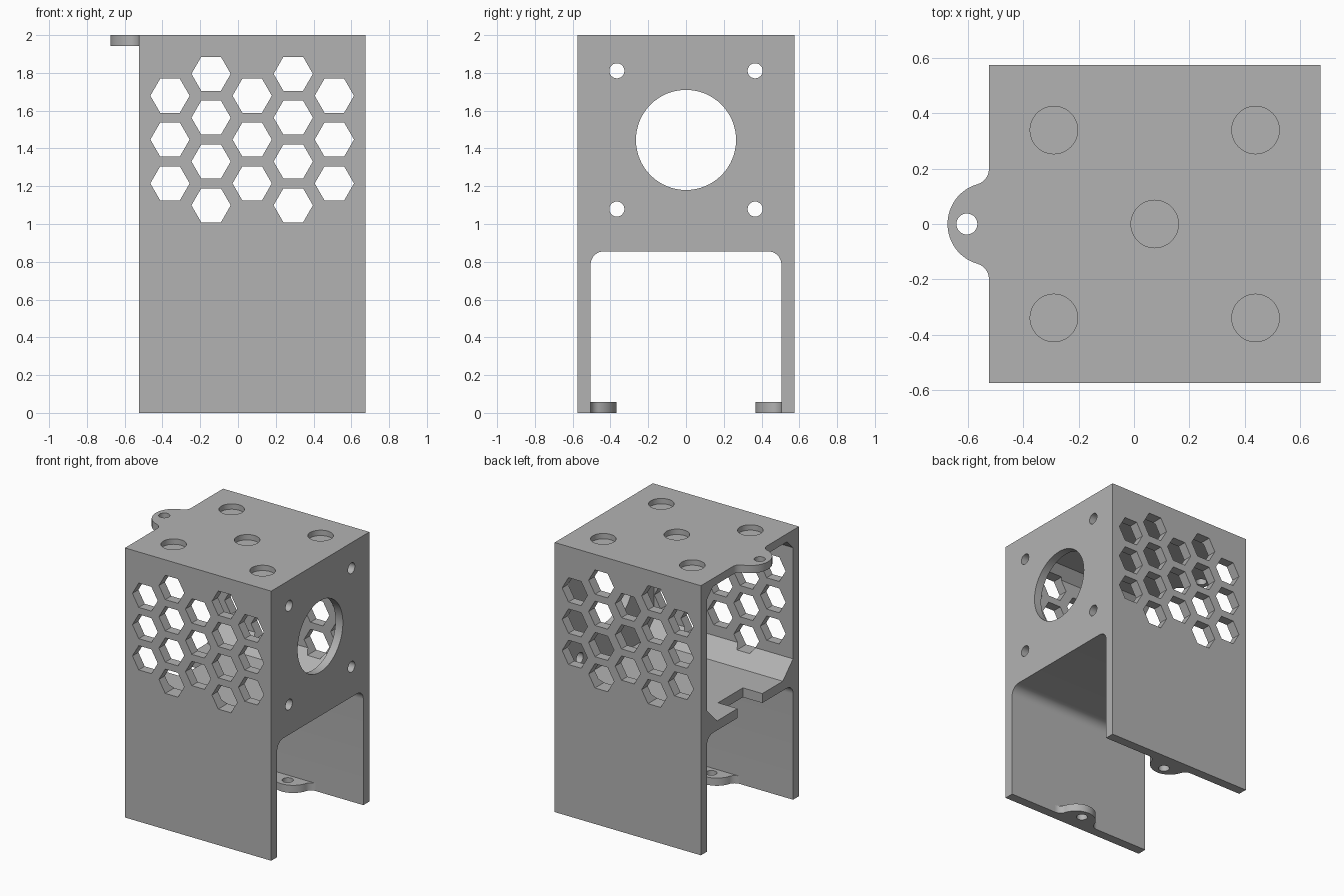
import bpy, bmesh
from math import sin, cos, pi, atan2, sqrt
from mathutils import Matrix, Vector

if "Cube" in bpy.data.objects:
    bpy.data.objects.remove(bpy.data.objects["Cube"])

grey = bpy.data.materials.new("plain grey")
grey.use_nodes = True
colour = (0.45, 0.45, 0.45, 1)
grey.diffuse_color = colour
grey.node_tree.nodes["Principled BSDF"].inputs["Base Color"].default_value = colour

# Main sizes
X0, X1, Y, H = -0.525, 0.675, 0.575, 2.0
MID = (X0 + X1) / 2
IN = 0.505                      # inner face of the side walls
SHELF_LOW, SHELF_TOP, CEILING = 0.855, 0.925, 1.94


def arc(cx, cy, r, a0, a1, n):
    return [(cx + r * cos(a0 + (a1 - a0) * i / n), cy + r * sin(a0 + (a1 - a0) * i / n))
            for i in range(n + 1)]


def circle(cx, cy, r, n=48):
    return arc(cx, cy, r, 0, 2 * pi, n)[:-1]


def prism(bm, pts, axis, lo, hi):
    """Extrude a 2D outline along one axis."""
    place = {"x": lambda u, v, d: (d, u, v),
             "y": lambda u, v, d: (u, d, v),
             "z": lambda u, v, d: (u, v, d)}[axis]
    low = [bm.verts.new(place(u, v, lo)) for u, v in pts]
    top = [bm.verts.new(place(u, v, hi)) for u, v in pts]
    faces = [bm.faces.new(low), bm.faces.new(top)]
    for i in range(len(pts)):
        j = (i + 1) % len(pts)
        faces.append(bm.faces.new((low[i], low[j], top[j], top[i])))
    bmesh.ops.recalc_face_normals(bm, faces=faces)


def rect(u0, u1, v0, v1):
    return [(u0, v0), (u1, v0), (u1, v1), (u0, v1)]


def build(name, prisms):
    bm = bmesh.new()
    for p in prisms:
        prism(bm, *p)
    mesh = bpy.data.meshes.new(name)
    bm.to_mesh(mesh)
    bm.free()
    obj = bpy.data.objects.new(name, mesh)
    bpy.context.collection.objects.link(obj)
    mesh.materials.append(grey)
    return obj


def cut(obj, groups):
    """Subtract each group of prisms in turn and bake the result."""
    cutters = []
    for i, prisms in enumerate(groups):
        cutter = build("cutter", prisms)
        cutter.hide_render = True
        cutters.append(cutter)
        mod = obj.modifiers.new("cut", "BOOLEAN")
        mod.operation, mod.solver, mod.object = "DIFFERENCE", "EXACT", cutter
    bpy.context.view_layer.update()
    graph = bpy.context.evaluated_depsgraph_get()
    mesh = bpy.data.meshes.new_from_object(obj.evaluated_get(graph))
    obj.modifiers.clear()
    obj.data = mesh
    for cutter in cutters:
        bpy.data.objects.remove(cutter)


def smooth(obj):
    bpy.ops.object.select_all(action="DESELECT")
    obj.select_set(True)
    bpy.context.view_layer.objects.active = obj
    bpy.ops.object.shade_smooth_by_angle(angle=pi / 6)


# Upper chamber, chamfered along its corners and open at one end
low_c, top_c = 0.12, 0.07
chamber = [(-IN + low_c, SHELF_TOP), (IN - low_c, SHELF_TOP), (IN, SHELF_TOP + low_c),
           (IN, CEILING - top_c), (IN - top_c, CEILING), (-IN + top_c, CEILING),
           (-IN, CEILING - top_c), (-IN, SHELF_TOP + low_c)]

# Lower bay with rounded upper corners
r = 0.07
bay = ([(-IN, -0.1), (IN, -0.1)] + arc(IN - r, SHELF_LOW - r, r, 0, pi / 2, 10)
       + arc(-IN + r, SHELF_LOW - r, r, pi / 2, pi, 10))

# Honeycomb vents through both side walls
vents = []
for col in range(5):
    count = 4 if col % 2 else 3
    for row in range(count):
        z = 1.447 + (row - (count - 1) / 2) * 0.232
        vents.append((circle(MID + (col - 2) * 0.2175, z, 0.104, 6), "y", -1, 1))

# Fan opening with four screw holes
fan = [(circle(0, 1.445, 0.265, 64), "x", 0.55, 0.8)]
fan += [(circle(sy * 0.366, 1.445 + sz * 0.366, 0.04, 24), "x", 0.55, 0.8)
        for sy in (-1, 1) for sz in (-1, 1)]

# Blind round pockets in the roof and the cable notch in the shelf
pockets = [(circle(MID + dx, dy, 0.086), "z", H - 0.04, H + 0.1)
           for dx, dy in [(0, 0)] + [(a * 0.365, b * 0.34) for a in (-1, 1) for b in (-1, 1)]]
notch = (rect(X0 - 0.1, X0 + 0.16, -0.145, 0.145), "z", 0.8, 1.0)

housing = build("housing", [(rect(X0, X1, -Y, Y), "z", 0, H)])
cut(housing, [[(chamber, "x", X0 - 0.1, X1 - 0.06), (bay, "x", X0 - 0.1, X1 + 0.1)],
              vents, fan, pockets + [notch]])
smooth(housing)


def screw_tab(name, origin, turn, radius, hole, z0, z1):
    """Rounded lug with filleted roots, growing along +x before turning."""
    f = 0.058
    t = sqrt((radius + f) ** 2 - f ** 2)
    a = atan2(t, f)
    side = arc(f, t, f, pi, pi + a, 10)
    pts = side + arc(0, 0, radius, a, -a, 32)[1:-1] + [(u, -v) for u, v in reversed(side)]
    tab = build(name, [(pts, "z", z0, z1)])
    cut(tab, [[(circle(hole, 0, 0.038, 32), "z", z0 - 0.1, z1 + 0.1)]])
    tab.data.transform(Matrix.Translation(Vector((*origin, 0))) @ Matrix.Rotation(turn, 4, "Z"))
    smooth(tab)


screw_tab("roof_tab", (X0, 0), pi, 0.15, 0.08, H - 0.057, H)
screw_tab("front_foot_tab", (0.1, -IN), pi / 2, 0.137, 0.065, 0, 0.057)
screw_tab("back_foot_tab", (0.1, IN), -pi / 2, 0.137, 0.065, 0, 0.057)
